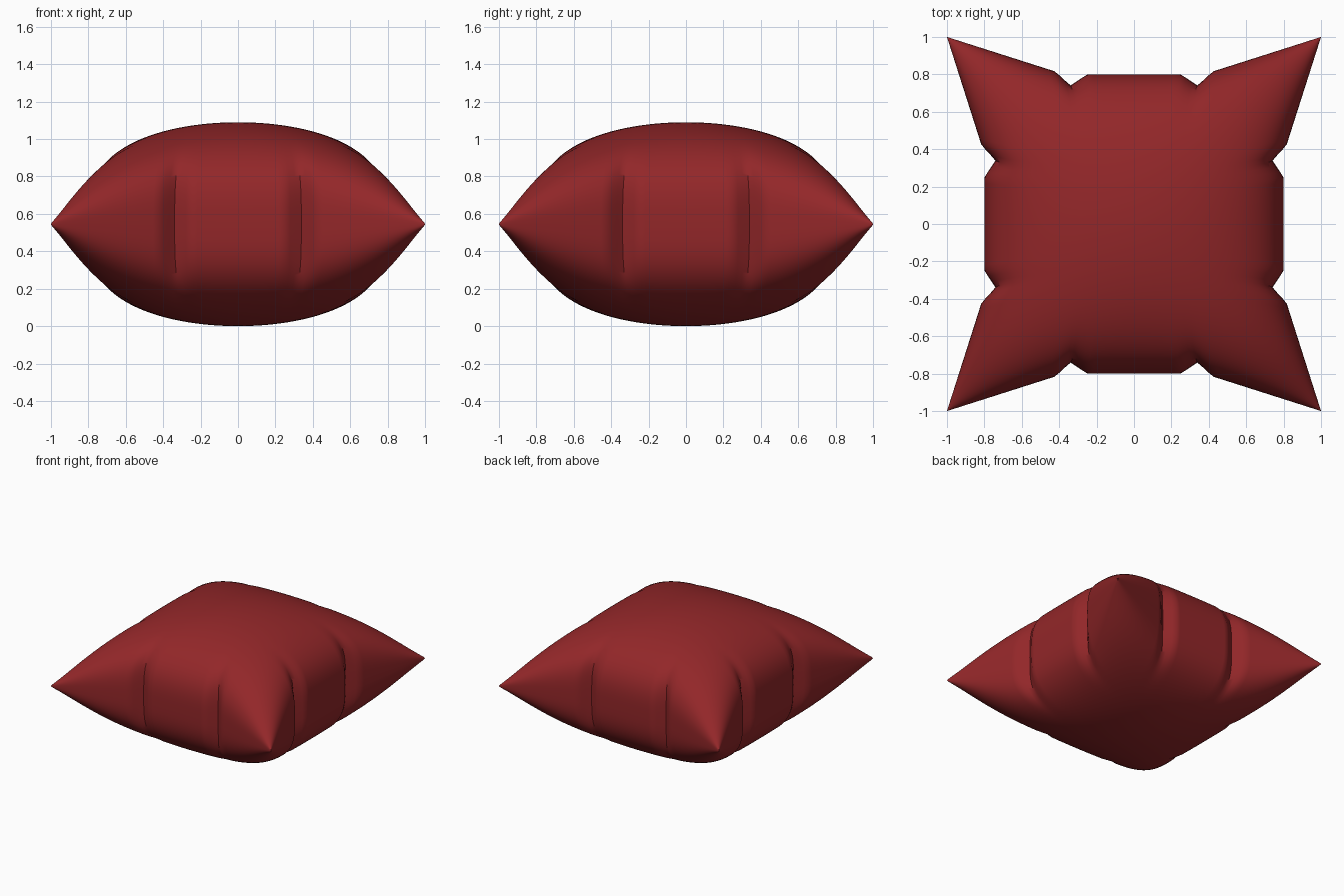
import bpy, bmesh, math

if "Cube" in bpy.data.objects:
    bpy.data.objects.remove(bpy.data.objects["Cube"])

N = 100            # grid steps per side
HALF = 0.545       # half thickness
# half outline of the seam: (distance along the side, distance from centre)
SEAM = [(0, 0.80), (0.25, 0.80), (0.34, 0.74), (0.42, 0.815), (1, 1)]


def seam(s):
    s = abs(s)
    for (a, p), (b, q) in zip(SEAM, SEAM[1:]):
        if s <= b:
            return p + (q - p) * (s - a) / (b - a)
    return 1.0


def spread(u, v):
    # smooth inside, following the tucked seam close to the border
    smooth = 0.8 + 0.2 * v * v
    return u * (smooth + (seam(v) - smooth) * abs(u) ** 6)


def puff(u, v):
    # full in the middle, thinning to pointed corners
    h = (max(0, 1 - u * u) * max(0, 1 - v * v)) ** 0.33
    return HALF * h * (1 - 0.65 * (u * v) ** 4)


params = [math.sin(math.pi / 2 * (2 * i / N - 1)) for i in range(N + 1)]
params[0], params[-1] = -1.0, 1.0

# cushion: upper and lower cloth panels joined at the seam
bm = bmesh.new()
for side in (1, -1):
    grid = [[bm.verts.new((spread(u, v), spread(v, u), HALF + side * puff(u, v)))
             for u in params] for v in params]
    for j in range(N):
        for i in range(N):
            quad = [grid[j][i], grid[j][i + 1], grid[j + 1][i + 1], grid[j + 1][i]]
            bm.faces.new(quad if side == 1 else quad[::-1])
border = [v for v in bm.verts if abs(v.co.z - HALF) < 1e-5]
bmesh.ops.remove_doubles(bm, verts=border, dist=1e-5)

mesh = bpy.data.meshes.new("cushion")
bm.to_mesh(mesh)
bm.free()
cushion = bpy.data.objects.new("cushion", mesh)
bpy.context.collection.objects.link(cushion)

red = bpy.data.materials.new("dark red cloth")
red.diffuse_color = (0.29, 0.02, 0.022, 1)
red.use_nodes = True
red.node_tree.nodes["Principled BSDF"].inputs["Base Color"].default_value = red.diffuse_color
mesh.materials.append(red)

bpy.context.view_layer.objects.active = cushion
cushion.select_set(True)
bpy.ops.object.shade_smooth_by_angle(angle=math.radians(50))
